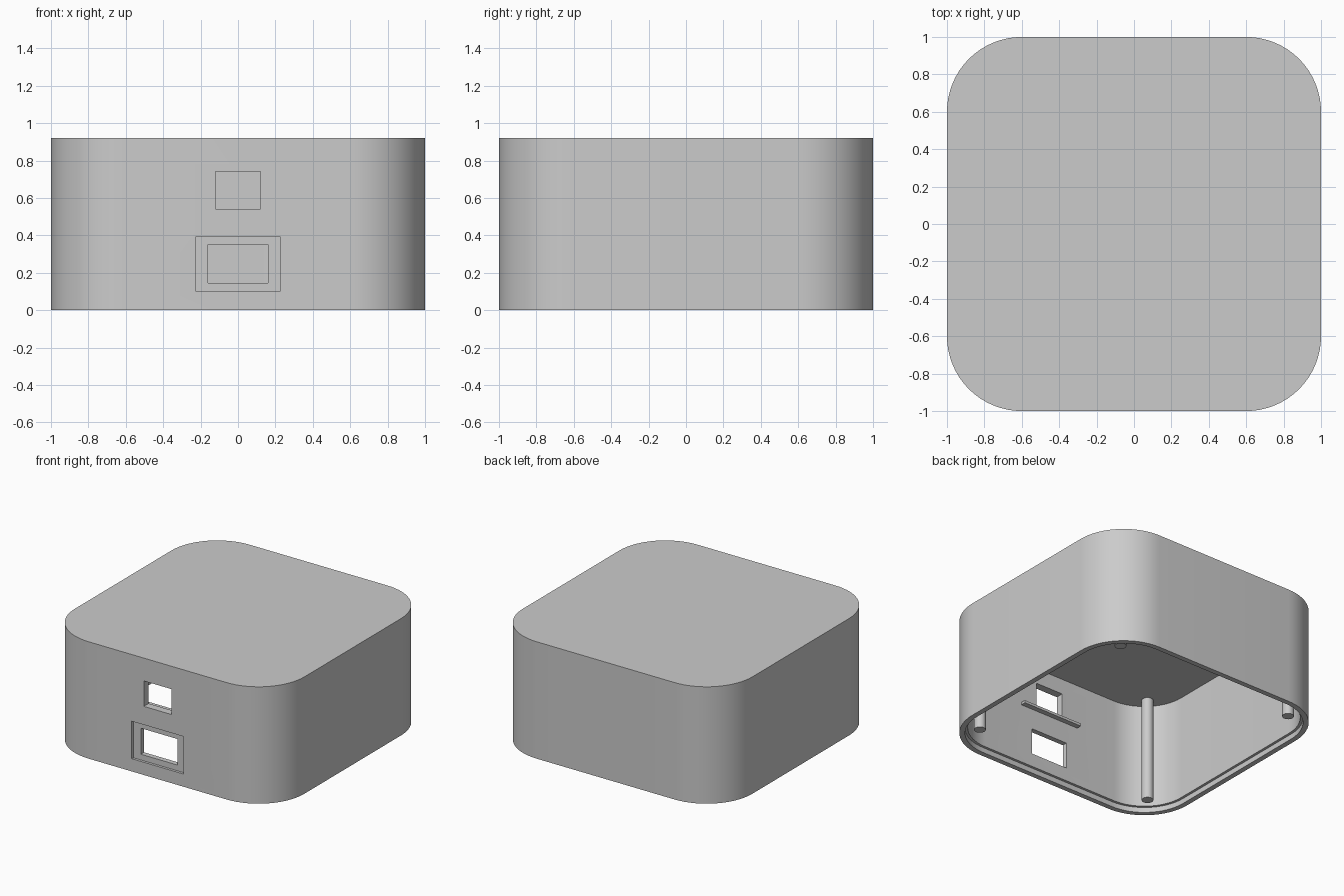
import bpy, bmesh, math

if "Cube" in bpy.data.objects:
    bpy.data.objects.remove(bpy.data.objects["Cube"], do_unlink=True)

HEIGHT, RADIUS = 0.92, 0.4
RIM, WALL, LEDGE_Z, ROOF = 0.04, 0.06, 0.04, 0.06

grey = bpy.data.materials.new("plain grey")
grey.use_nodes = True
colour = (0.6, 0.6, 0.6, 1)
grey.diffuse_color = colour
grey.node_tree.nodes["Principled BSDF"].inputs["Base Color"].default_value = colour


def add_object(name, bm):
    bmesh.ops.recalc_face_normals(bm, faces=bm.faces)
    mesh = bpy.data.meshes.new(name)
    bm.to_mesh(mesh)
    bm.free()
    mesh.materials.append(grey)
    obj = bpy.data.objects.new(name, mesh)
    bpy.context.collection.objects.link(obj)
    return obj


def activate(obj):
    bpy.ops.object.select_all(action="DESELECT")
    obj.select_set(True)
    bpy.context.view_layer.objects.active = obj


def box(name, x, y, z):
    """Box spanning the (low, high) pairs x, y and z."""
    bm = bmesh.new()
    bmesh.ops.create_cube(bm, size=1)
    for v in bm.verts:
        for i, (low, high) in enumerate((x, y, z)):
            v.co[i] = low if v.co[i] < 0 else high
    return add_object(name, bm)


def rounded_ring(bm, inset, z, steps=16):
    """Rounded square of vertices, drawn in from the outer outline."""
    c, r = 1 - RADIUS, RADIUS - inset
    ring = []
    for corner, (sx, sy) in enumerate(((1, 1), (-1, 1), (-1, -1), (1, -1))):
        for i in range(steps + 1):
            a = math.pi / 2 * (corner + i / steps)
            ring.append(bm.verts.new((sx * c + r * math.cos(a), sy * c + r * math.sin(a), z)))
    return ring


# Hollow housing: outside, stepped rim and inside, open below
bm = bmesh.new()
profile = ((0, HEIGHT), (0, 0), (RIM, 0), (RIM, LEDGE_Z), (WALL, LEDGE_Z), (WALL, HEIGHT - ROOF))
rings = [rounded_ring(bm, inset, z) for inset, z in profile]
for a, b in zip(rings, rings[1:]):
    for i in range(len(a)):
        j = (i + 1) % len(a)
        bm.faces.new((a[i], a[j], b[j], b[i]))
bm.faces.new(rings[0])
bm.faces.new(rings[-1])
housing = add_object("housing", bm)

# Front openings: upper window, lower socket recess and its hole
cutters = (
    box("upper_window_cutter", (-0.12, 0.12), (-1.1, -0.85), (0.54, 0.74)),
    box("socket_recess_cutter", (-0.225, 0.225), (-1.1, -0.98), (0.10, 0.395)),
    box("socket_hole_cutter", (-0.16, 0.16), (-1.1, -0.85), (0.145, 0.35)),
)
activate(housing)
for cutter in cutters:
    mod = housing.modifiers.new("opening", "BOOLEAN")
    mod.operation = "DIFFERENCE"
    mod.solver = "EXACT"
    mod.object = cutter
    bpy.ops.object.modifier_apply(modifier=mod.name)
for cutter in cutters:
    bpy.data.objects.remove(cutter, do_unlink=True)
bpy.ops.object.shade_smooth_by_angle(angle=math.radians(30))

# Small shelf inside, under the upper window
box("inner_shelf", (-0.26, 0.26), (-1 + WALL, -0.90), (0.51, 0.53))

# Four corner posts hanging from the roof
top = HEIGHT - ROOF
for side, x in (("left", 0.78), ("right", -0.78)):
    for end, y in (("front", -0.78), ("back", 0.78)):
        bm = bmesh.new()
        bmesh.ops.create_cone(bm, cap_ends=True, segments=32, radius1=0.042, radius2=0.042, depth=top - LEDGE_Z)
        bmesh.ops.translate(bm, verts=bm.verts, vec=(x, y, (top + LEDGE_Z) / 2))
        post = add_object(f"{end}_{side}_post", bm)
        activate(post)
        bpy.ops.object.shade_smooth_by_angle(angle=math.radians(30))
